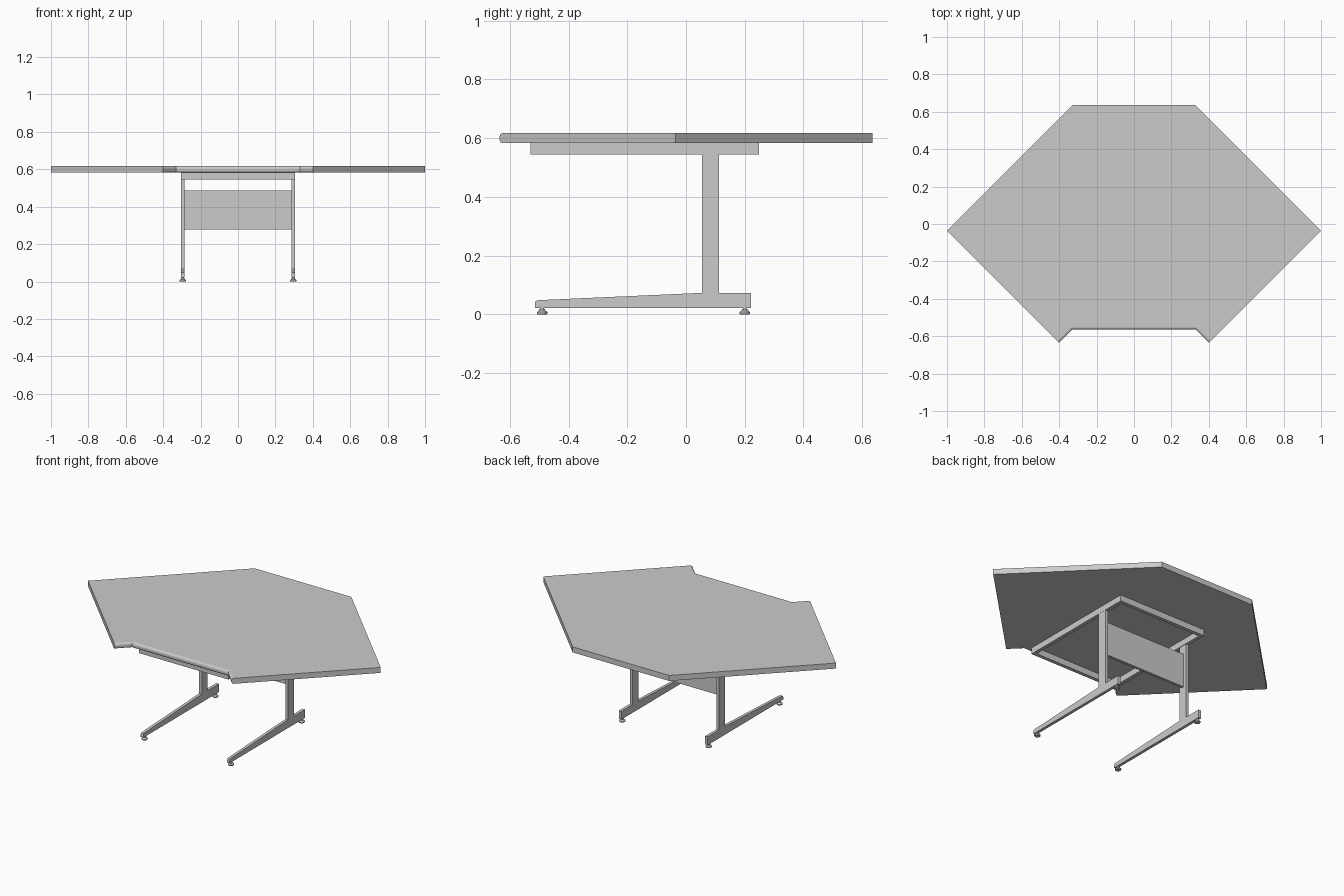
import bpy, bmesh, math
from mathutils import Vector

if "Cube" in bpy.data.objects:
    bpy.data.objects.remove(bpy.data.objects["Cube"])


def finish(name, bm):
    bmesh.ops.recalc_face_normals(bm, faces=bm.faces)
    mesh = bpy.data.meshes.new(name)
    bm.to_mesh(mesh)
    bm.free()
    ob = bpy.data.objects.new(name, mesh)
    bpy.context.collection.objects.link(ob)
    return ob


def loft(name, rings, smooth=False):
    """Join equal-length rings of points and cap both ends."""
    bm = bmesh.new()
    vr = [[bm.verts.new(p) for p in ring] for ring in rings]
    n = len(vr[0])
    for a, b in zip(vr, vr[1:]):
        for i in range(n):
            j = (i + 1) % n
            f = bm.faces.new((a[i], a[j], b[j], b[i]))
            f.smooth = smooth
    bm.faces.new(vr[0])
    bm.faces.new(vr[-1])
    return finish(name, bm)


def box(name, lo, hi):
    ring = lambda z: [(lo[0], lo[1], z), (hi[0], lo[1], z), (hi[0], hi[1], z), (lo[0], hi[1], z)]
    return loft(name, [ring(lo[2]), ring(hi[2])])


# Tabletop: notched hexagon, front edges rounded by insetting them by d
def top_outline(d, z):
    k = d / math.sqrt(2)
    right = [(0.33 + d * 0.414, -0.565 + d), (0.40 + k, -0.635 + k), (1.0, -0.035), (0.33, 0.635)]
    return [(x, y, z) for x, y in right] + [(-x, y, z) for x, y in reversed(right)]


loft("tabletop", [top_outline(d, z) for d, z in
                  [(0.012, 0.583), (0.005, 0.586), (0.001, 0.592), (0, 0.60),
                   (0.001, 0.608), (0.005, 0.614), (0.012, 0.617)]])

# Under-top frame: rectangular ring of rails
W, T, Z0, Z1 = 0.305, 0.022, 0.545, 0.583
box("front_rail", (-W + T, -0.53, Z0), (W - T, -0.53 + T, Z1))
box("back_rail", (-W + T, 0.248 - T, Z0), (W - T, 0.248, Z1))

# Leg side profile: sloping foot with post
leg = [(-0.515, 0.022), (0.222, 0.022), (0.222, 0.073), (0.113, 0.073), (0.113, Z0),
       (0.055, Z0), (0.055, 0.073), (-0.503, 0.048), (-0.512, 0.045), (-0.515, 0.038)]
glide = [(0.016, 0), (0.018, 0.003), (0.018, 0.007), (0.010, 0.014), (0.010, 0.018), (0.006, 0.018), (0.006, 0.023)]

for side, s in (("left", -1), ("right", 1)):
    xs = sorted((s * W, s * (W - T)))
    box(side + "_rail", (xs[0], -0.53, Z0), (xs[1], 0.248, Z1))
    loft(side + "_leg", [[(s * x, y, z) for y, z in leg] for x in (0.286, 0.304)])
    # Levelling glides under each foot
    for end, y in (("front", -0.49), ("back", 0.20)):
        rings = [[(s * 0.295 + r * math.cos(a * math.tau / 16), y + r * math.sin(a * math.tau / 16), z)
                  for a in range(16)] for r, z in glide]
        loft(side + "_" + end + "_glide", rings)

# Modesty panel between the posts
box("modesty_panel", (-0.29, 0.076, 0.277), (0.29, 0.092, 0.487))
